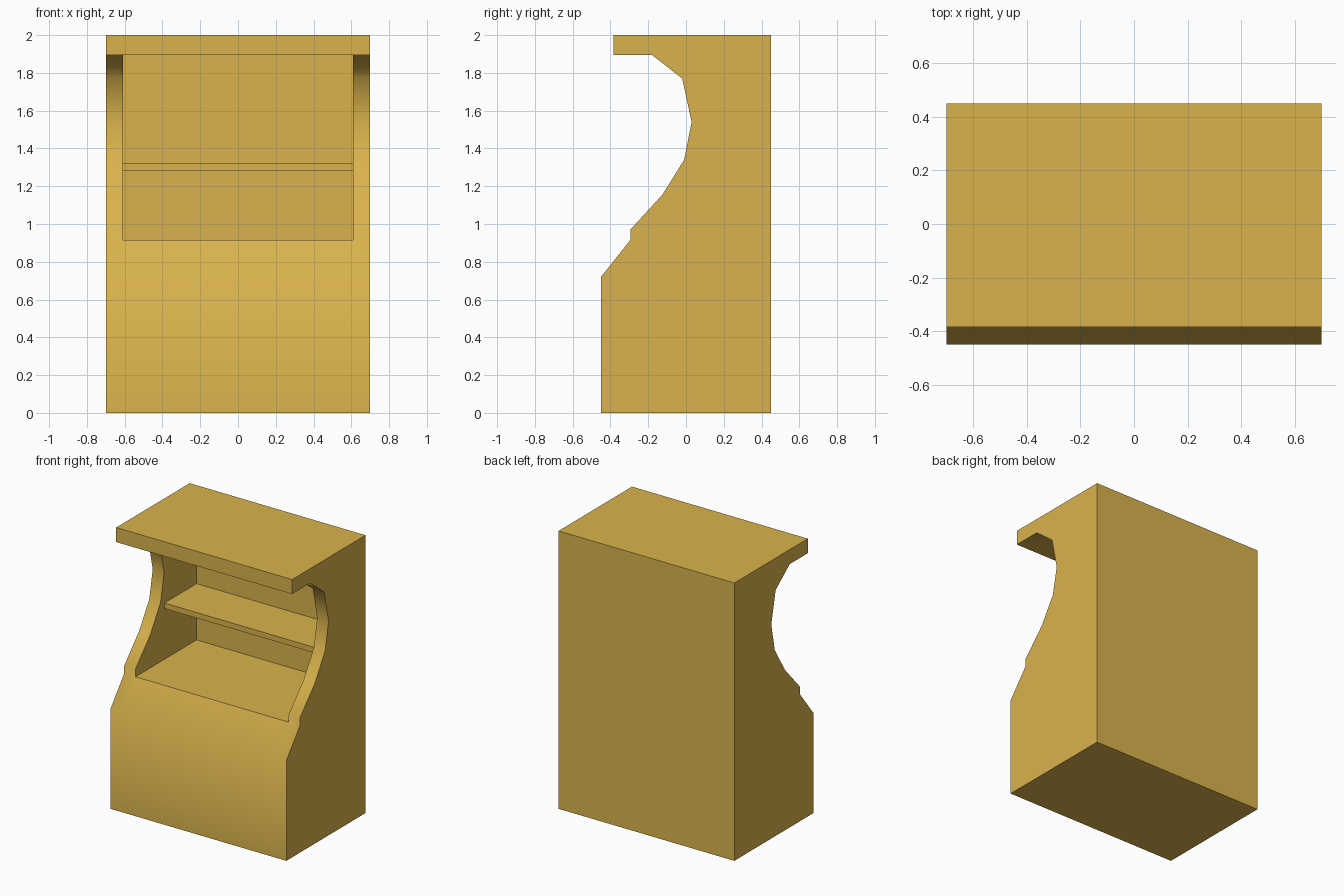
import bpy, bmesh

if "Cube" in bpy.data.objects:
    bpy.data.objects.remove(bpy.data.objects["Cube"])

wood = bpy.data.materials.new("golden_wood")
wood.diffuse_color = (0.70, 0.45, 0.074, 1)
wood.use_nodes = True
wood.node_tree.nodes["Principled BSDF"].inputs["Base Color"].default_value = wood.diffuse_color

OUT, INN = 0.70, 0.61          # half widths: cabinet, alcove
BACK = 0.40                    # alcove back wall

# Side profile (y, z), split into the shared base/top and the curved front
shared = [(-0.295, 0.915), (-0.45, 0.72), (-0.45, 0), (0.45, 0), (0.45, 2),
          (-0.385, 2), (-0.385, 1.895), (-0.18, 1.895)]
curve = [(-0.02, 1.77), (0.03, 1.54), (-0.01, 1.34), (-0.125, 1.155), (-0.295, 0.97)]
alcove = [(BACK, 1.895), (BACK, 0.915)]


def finish(bm, name):
    bmesh.ops.remove_doubles(bm, verts=bm.verts, dist=1e-5)
    bmesh.ops.recalc_face_normals(bm, faces=bm.faces)
    me = bpy.data.meshes.new(name)
    bm.to_mesh(me)
    bm.free()
    me.materials.append(wood)
    ob = bpy.data.objects.new(name, me)
    bpy.context.collection.objects.link(ob)
    return ob


def face(bm, pts):
    bm.faces.new([bm.verts.new(p) for p in pts])


def strip(bm, loop, x0, x1):
    for a, b in zip(loop, loop[1:] + loop[:1]):
        face(bm, [(x0, *a), (x1, *a), (x1, *b), (x0, *b)])


# Cabinet: curved side panels joined by a body with an open alcove
bm = bmesh.new()
strip(bm, shared + curve, -OUT, -INN)
strip(bm, shared + alcove, -INN, INN)
strip(bm, shared + curve, INN, OUT)
for s in (-1, 1):
    face(bm, [(s * OUT, *p) for p in shared + curve])                          # outer side
    face(bm, [(s * INN, *p) for p in [shared[-1]] + curve + [shared[0]] + alcove[::-1]])  # inner cheek
cabinet = finish(bm, "cabinet")

# Shelf board inside the alcove
bm = bmesh.new()
board = [(0.035, 1.28), (BACK, 1.28), (BACK, 1.32), (0.035, 1.32)]
strip(bm, board, -INN, INN)
for s in (-1, 1):
    face(bm, [(s * INN, *p) for p in board])
shelf = finish(bm, "shelf")

# Soft shading over the gentle bends of the front only
bpy.ops.object.select_all(action='DESELECT')
cabinet.select_set(True)
bpy.context.view_layer.objects.active = cabinet
bpy.ops.object.shade_smooth_by_angle(angle=0.83)
